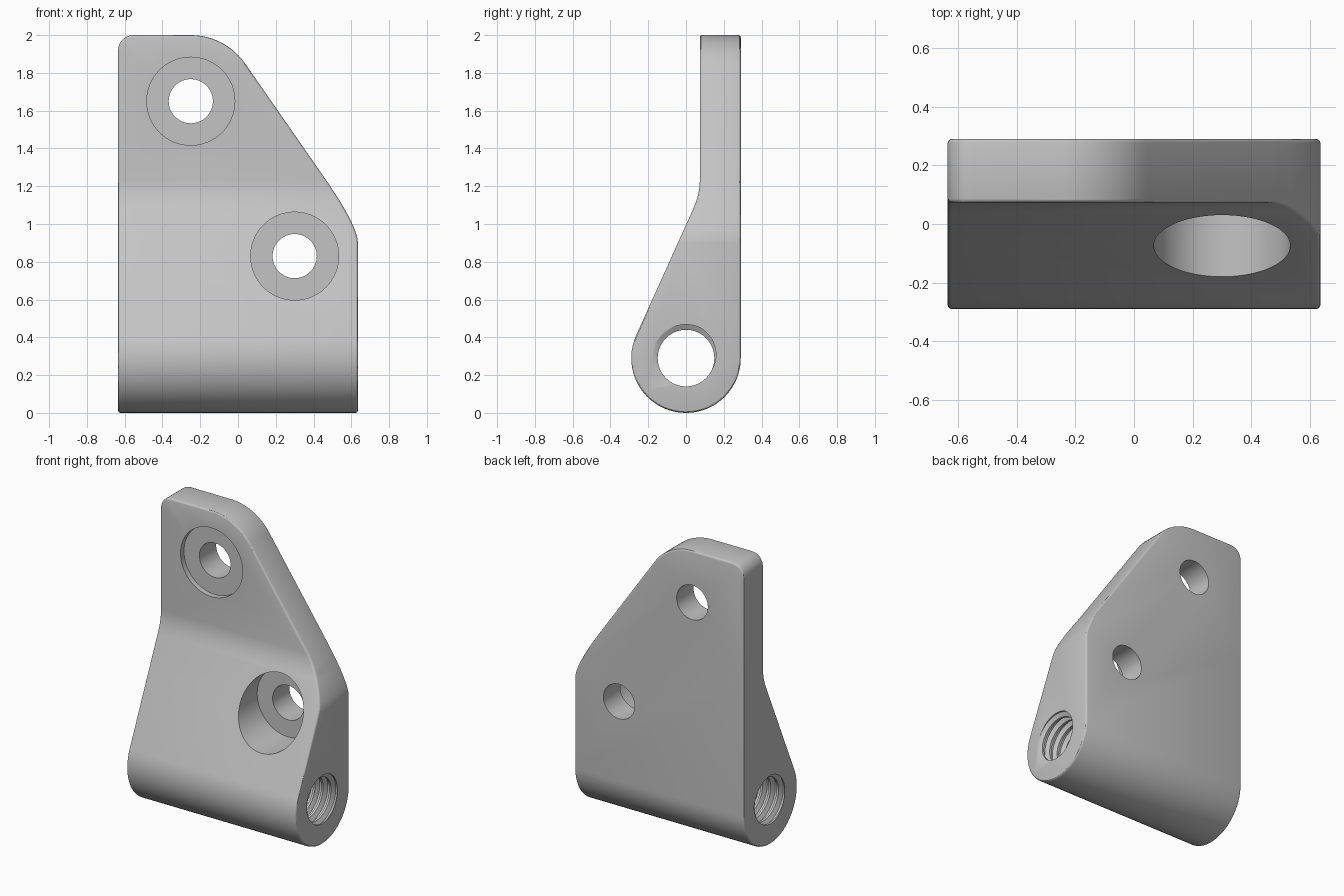
import bpy, bmesh
from math import sin, cos, pi, radians
from mathutils import Vector, Matrix

if "Cube" in bpy.data.objects:
    bpy.data.objects.remove(bpy.data.objects["Cube"])

HALF = 0.635           # half width
R = 0.29               # barrel radius
BACK = 0.29            # back face
PLATE = 0.073          # front of the upper plate

grey = bpy.data.materials.new("plain grey")
grey.use_nodes = True
colour = (0.55, 0.55, 0.55, 1)
grey.diffuse_color = colour
grey.node_tree.nodes["Principled BSDF"].inputs["Base Color"].default_value = colour


def arc(cx, cy, r, start, end, n):
    angles = [radians(start + (end - start) * i / n) for i in range(n + 1)]
    return [(cx + r * cos(a), cy + r * sin(a)) for a in angles]


def curve3(a, b, c, n=6):
    """Quadratic blend from a to c with handle b."""
    a, b, c = Vector(a), Vector(b), Vector(c)
    return [tuple(a * (1 - t) ** 2 + b * 2 * t * (1 - t) + c * t * t)
            for t in (i / n for i in range(n + 1))]


def finish(bm, name):
    bmesh.ops.recalc_face_normals(bm, faces=bm.faces[:])
    mesh = bpy.data.meshes.new(name)
    bm.to_mesh(mesh)
    bm.free()
    mesh.materials.append(grey)
    obj = bpy.data.objects.new(name, mesh)
    bpy.context.collection.objects.link(obj)
    return obj


def prism(name, points, place, offset):
    bm = bmesh.new()
    face = bm.faces.new([bm.verts.new(place(p)) for p in points])
    moved = bmesh.ops.extrude_face_region(bm, geom=[face])["geom"]
    bmesh.ops.translate(bm, vec=offset, verts=[v for v in moved if isinstance(v, bmesh.types.BMVert)])
    return finish(bm, name)


def cylinder(name, x, z, r, y0, y1):
    bm = bmesh.new()
    spin = Matrix.Translation((x, (y0 + y1) / 2, z)) @ Matrix.Rotation(pi / 2, 4, 'X')
    bmesh.ops.create_cone(bm, cap_ends=True, segments=64, radius1=r, radius2=r,
                          depth=y1 - y0, matrix=spin)
    return finish(bm, name)


def thread(name, minor, major, pitch, x0, turns, seg=40):
    """Solid screw shape along x; rows follow the helix."""
    radii = (minor, minor, major, major)
    bm = bmesh.new()
    rows = []
    for i in range(turns * 4):
        r = radii[i % 4]
        rows.append([bm.verts.new((x0 + pitch * (i / 4 + j / seg),
                                   r * cos(2 * pi * j / seg),
                                   R + r * sin(2 * pi * j / seg))) for j in range(seg)])
    for i in range(len(rows) - 1):
        for j in range(seg):
            if j < seg - 1:
                bm.faces.new((rows[i][j], rows[i][j + 1], rows[i + 1][j + 1], rows[i + 1][j]))
            elif i + 5 < len(rows):
                bm.faces.new((rows[i][j], rows[i + 4][0], rows[i + 5][0], rows[i + 1][j]))
    # close both ends with fans
    edges = [e for e in bm.edges if e.is_boundary]
    tips = [bm.verts.new((x, 0, R)) for x in (x0 - pitch, x0 + pitch * (turns + 2))]
    for e in edges:
        a, b = e.verts
        bm.faces.new((a, b, tips[0 if a.co.x < 0 else 1]))
    return finish(bm, name)


def modify(obj, kind, **settings):
    mod = obj.modifiers.new(kind.title(), kind)
    for key, value in settings.items():
        setattr(mod, key, value)
    graph = bpy.context.evaluated_depsgraph_get()
    mesh = bpy.data.meshes.new_from_object(obj.evaluated_get(graph))
    obj.modifiers.clear()
    obj.data = mesh


def combine(obj, other, operation):
    modify(obj, 'BOOLEAN', object=other, operation=operation, solver='EXACT')
    bpy.data.objects.remove(other)


# Side profile: barrel, sloping web and upright plate
side = arc(0, R, R, 0, -204.5, 36)
side += curve3((0.035, 1.073), (PLATE, 1.155), (PLATE, 1.23), 8)
side += [(PLATE, 2.1), (BACK, 2.1)]
body = prism("bracket_body", side, lambda p: (-HALF, p[0], p[1]), (2 * HALF, 0, 0))

# Front outline: rounded top and slanted right edge
front = [(-HALF, -0.1)]
front += arc(-HALF + 0.08, 1.92, 0.08, 180, 90, 6)
front += arc(-0.25, 1.65, 0.35, 90, 34, 12)
front += curve3((0.475, 1.22), (0.635, 0.985), (HALF, 0.9), 8)
front += [(HALF, -0.1)]
outline = prism("outline", front, lambda p: (p[0], -1, p[1]), (0, 2, 0))
combine(body, outline, 'INTERSECT')

# Softened rims
modify(body, 'BEVEL', width=0.013, segments=3, limit_method='ANGLE',
       angle_limit=radians(40), use_clamp_overlap=False)

# Counterbored bolt holes
for x, z in ((-0.25, 1.65), (0.3, 0.83)):
    combine(body, cylinder("counterbore", x, z, 0.233, -1, 0.11), 'DIFFERENCE')
    combine(body, cylinder("bolt_hole", x, z, 0.117, -1, 1), 'DIFFERENCE')

# Threaded cross hole
PITCH = 0.06
combine(body, thread("thread_cutter", 0.15, 0.178, PITCH, HALF - 23.93 * PITCH, 27), 'DIFFERENCE')

bpy.ops.object.select_all(action='DESELECT')
body.select_set(True)
bpy.context.view_layer.objects.active = body
bpy.ops.object.shade_smooth_by_angle(angle=radians(30))
